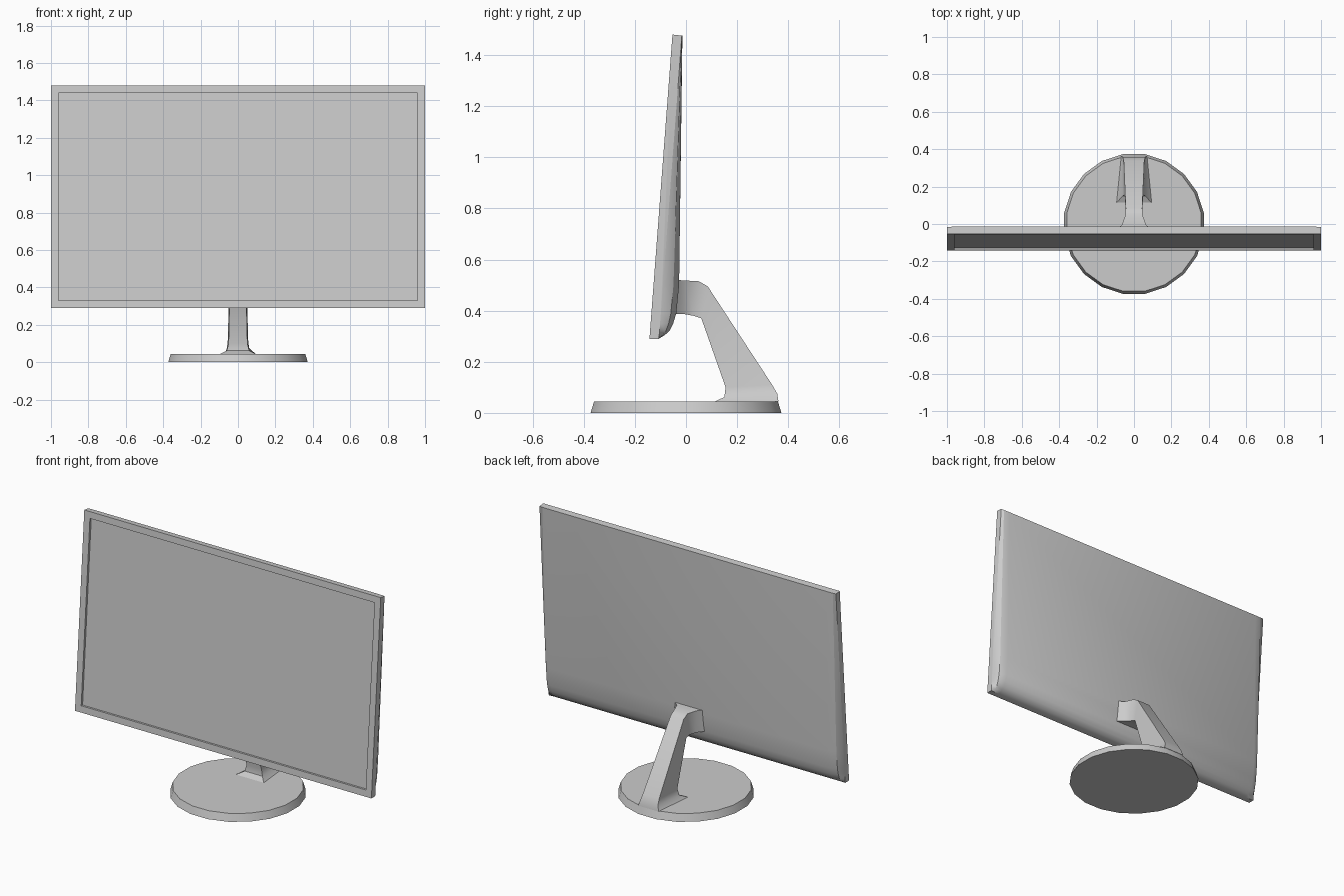
import bpy, bmesh, math

if "Cube" in bpy.data.objects:
    bpy.data.objects.remove(bpy.data.objects["Cube"])


def finish(name, bm, angle=30):
    bmesh.ops.recalc_face_normals(bm, faces=bm.faces[:])
    mesh = bpy.data.meshes.new(name)
    bm.to_mesh(mesh)
    bm.free()
    ob = bpy.data.objects.new(name, mesh)
    bpy.context.collection.objects.link(ob)
    bpy.ops.object.select_all(action='DESELECT')
    ob.select_set(True)
    bpy.context.view_layer.objects.active = ob
    bpy.ops.object.shade_smooth_by_angle(angle=math.radians(angle))
    return ob


# Round foot plate: 20 sides with slightly tapered rim
bm = bmesh.new()
rings = []
for r, z in ((0.378, 0), (0.364, 0.045)):
    rings.append([bm.verts.new((r * math.cos(math.radians(9 + 18 * i)),
                                r * math.sin(math.radians(9 + 18 * i)), z))
                  for i in range(20)])
for i in range(20):
    j = (i + 1) % 20
    bm.faces.new((rings[0][i], rings[0][j], rings[1][j], rings[1][i]))
bm.faces.new(rings[0][::-1])
bm.faces.new(rings[1])
finish("base", bm)

# Stand arm: lofted sections (upper y, z, half width, lower y, z, half width)
sections = [
    (-0.035, 0.520, 0.105, -0.045, 0.388, 0.105),
    (-0.005, 0.518, 0.065, -0.005, 0.386, 0.065),
    (0.050, 0.515, 0.045, 0.030, 0.380, 0.045),
    (0.085, 0.495, 0.044, 0.060, 0.370, 0.044),
    (0.337, 0.110, 0.055, 0.155, 0.100, 0.050),
    (0.357, 0.075, 0.060, 0.150, 0.062, 0.060),
    (0.362, 0.044, 0.070, 0.112, 0.044, 0.095),
]
bm = bmesh.new()
loops = [[bm.verts.new(p) for p in ((-wu, yu, zu), (wu, yu, zu), (wl, yl, zl), (-wl, yl, zl))]
         for yu, zu, wu, yl, zl, wl in sections]
for a, b in zip(loops, loops[1:]):
    for i in range(4):
        j = (i + 1) % 4
        bm.faces.new((a[i], a[j], b[j], b[i]))
bm.faces.new(loops[0])
bm.faces.new(loops[-1][::-1])
finish("stand_arm", bm, 40)

# Screen housing: tilted front plane, bulged back that tapers to the rim
Z0, Z1 = 0.29, 1.48


def front_y(z):
    return -0.143 + 0.09 * (z - Z0) / (Z1 - Z0)


# back profile (z, y) and bulge amount across the width (x, factor)
profile = [(0.29, -0.108), (0.303, -0.085), (0.32, -0.065), (0.35, -0.05),
           (0.39, -0.038), (0.50, -0.027), (1.476, -0.014)]
half = [(0.94, 1.0), (0.98, 0.65), (1.0, 0.0)]
cols = [(-x, f) for x, f in reversed(half)] + half

bm = bmesh.new()
back = []
for z, y in profile:
    rim = front_y(z) + 0.037
    back.append([bm.verts.new((x, rim + (y - rim) * f, z)) for x, f in cols])
for a, b in zip(back, back[1:]):
    for i in range(len(cols) - 1):
        bm.faces.new((a[i], a[i + 1], b[i + 1], b[i]))
bl, br, tr, tl = [bm.verts.new((x, front_y(z), z))
                  for x, z in ((-1, Z0), (1, Z0), (1, Z1), (-1, Z1))]
front = bm.faces.new((bl, br, tr, tl))
bm.faces.new([bl, tl] + [r[0] for r in reversed(back)])
bm.faces.new([br, tr] + [r[-1] for r in reversed(back)])
bm.faces.new([bl, br] + back[0][::-1])
bm.faces.new([tl, tr] + back[-1][::-1])
bmesh.ops.recalc_face_normals(bm, faces=bm.faces[:])
# Bezel and recessed display
bmesh.ops.inset_individual(bm, faces=[front], thickness=0.04, use_even_offset=True)
bmesh.ops.inset_individual(bm, faces=[front], thickness=0.001, depth=-0.012, use_even_offset=True)
finish("screen_housing", bm)
